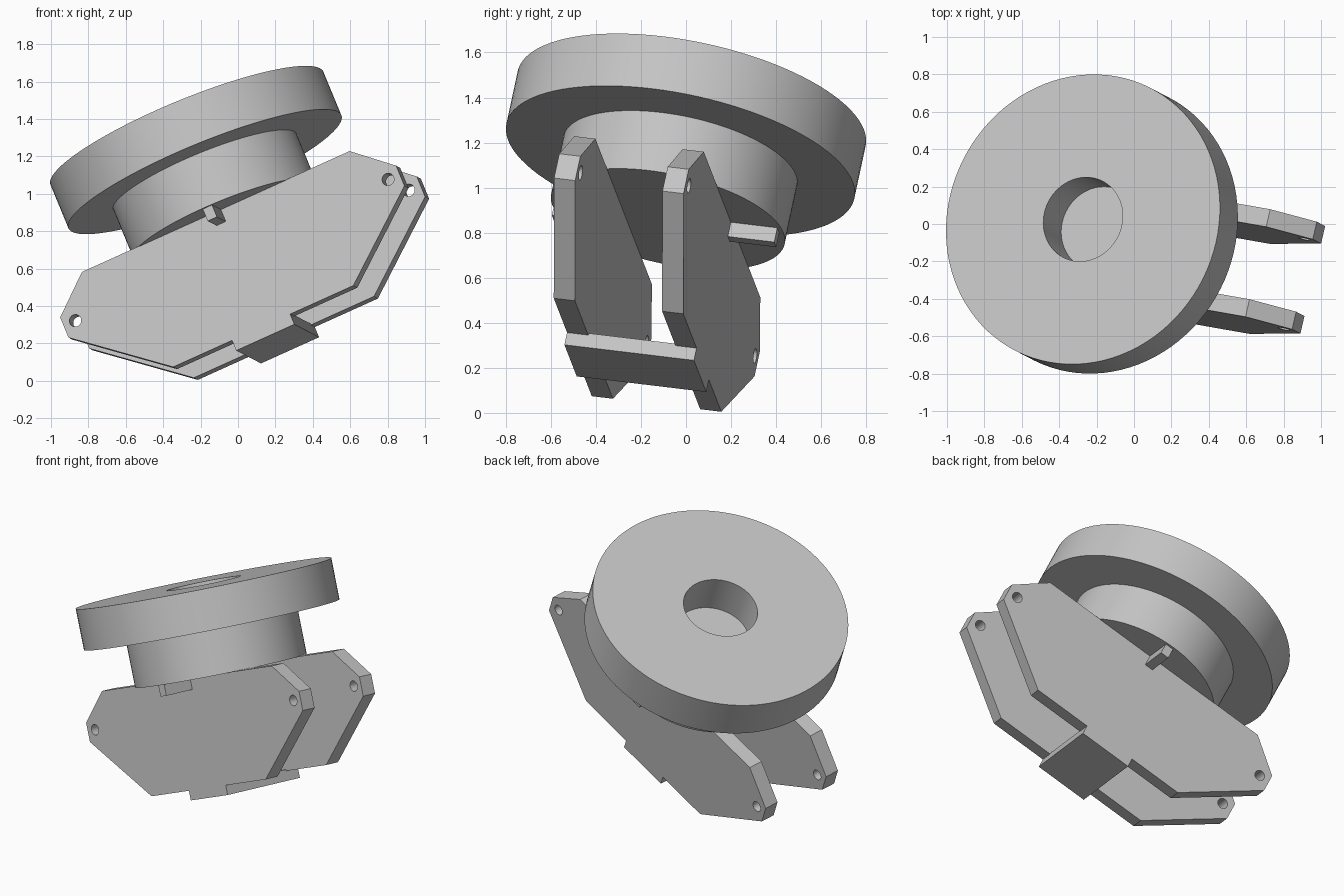
import bpy
import bmesh
import math
from mathutils import Matrix, Vector

cube = bpy.data.objects.get("Cube")
if cube:
    bpy.data.objects.remove(cube, do_unlink=True)

# One plain grey for the whole fitting
GREY = (0.55, 0.55, 0.55, 1)
grey = bpy.data.materials.new("plain_grey")
grey.use_nodes = True
grey.diffuse_color = GREY
grey.node_tree.nodes["Principled BSDF"].inputs["Base Color"].default_value = GREY

# Tilted frame: long axis u, width axis v, disc axis w, origin at flange centre
w = Vector((-0.375, 0.195, 0.906)).normalized()
v = Vector((0.224, 0.968, -0.12))
v = (v - w * v.dot(w)).normalized()
u = v.cross(w)
FRAME = Matrix.Translation((-0.225, 0, 1.234)) @ Matrix((u, v, w)).transposed().to_4x4()
MID_U = 0.02


def finish(name, bm, smooth=False):
    """Turn a bmesh into a grey object placed in the tilted frame."""
    bmesh.ops.recalc_face_normals(bm, faces=bm.faces)
    mesh = bpy.data.meshes.new(name)
    bm.to_mesh(mesh)
    bm.free()
    mesh.materials.append(grey)
    obj = bpy.data.objects.new(name, mesh)
    bpy.context.collection.objects.link(obj)
    obj.matrix_world = FRAME
    if smooth:
        bpy.ops.object.select_all(action='DESELECT')
        obj.select_set(True)
        bpy.context.view_layer.objects.active = obj
        bpy.ops.object.shade_smooth_by_angle(angle=math.radians(30))
    return obj


def box(name, lo, hi):
    bm = bmesh.new()
    bmesh.ops.create_cube(bm, size=1)
    lo, hi = Vector(lo), Vector(hi)
    bmesh.ops.scale(bm, vec=hi - lo, verts=bm.verts)
    bmesh.ops.translate(bm, vec=(lo + hi) / 2, verts=bm.verts)
    return finish(name, bm)


def lathe(name, profile, steps=96):
    """Revolve a radius/height profile about the w axis."""
    bm = bmesh.new()
    verts = [bm.verts.new((r, 0, h)) for r, h in profile]
    edges = [bm.edges.new(pair) for pair in zip(verts, verts[1:])]
    bmesh.ops.spin(bm, geom=verts + edges, cent=(0, 0, 0), axis=(0, 0, 1),
                   angle=math.tau, steps=steps)
    bmesh.ops.remove_doubles(bm, verts=bm.verts, dist=0.0005)
    return finish(name, bm, smooth=True)


def plate(name, near, far):
    """Eight-sided side plate with a bolt hole at each end."""
    half = [(0.795, -0.41), (0.998, -0.587), (0.998, -0.706), (0.535, -1.087)]
    outline = half + [(-x, z) for x, z in reversed(half)]
    bm = bmesh.new()
    face = bm.faces.new([bm.verts.new((x + MID_U, near, z)) for x, z in outline])
    out = bmesh.ops.extrude_face_region(bm, geom=[face])
    moved = [g for g in out["geom"] if isinstance(g, bmesh.types.BMVert)]
    bmesh.ops.translate(bm, vec=(0, far - near, 0), verts=moved)
    obj = finish(name, bm)

    cut = bmesh.new()
    for side in (-1, 1):
        place = Matrix.Translation((side * 0.929 + MID_U, (near + far) / 2, -0.637))
        bmesh.ops.create_cone(cut, cap_ends=True, segments=24, radius1=0.033,
                              radius2=0.033, depth=0.3,
                              matrix=place @ Matrix.Rotation(math.pi / 2, 4, 'X'))
    cutter = finish(name + "_hole_cutter", cut)
    cutter.hide_render = True
    mod = obj.modifiers.new("bolt_holes", 'BOOLEAN')
    mod.operation = 'DIFFERENCE'
    mod.solver = 'EXACT'
    mod.object = cutter
    bpy.context.view_layer.objects.active = obj
    bpy.ops.object.modifier_apply(modifier=mod.name)
    bpy.data.objects.remove(cutter, do_unlink=True)
    return obj


# Round flange with a blind central bore, standing on a narrower hub
lathe("flange_and_hub", [(0, -0.412), (0.53, -0.412), (0.53, -0.128), (0.79, -0.128),
                         (0.79, 0.128), (0.229, 0.128), (0.229, -0.128), (0, -0.128)])

# Side plates, and a stub tab on the outside of each under the hub
for label, side in (("front", -1), ("back", 1)):
    a, b = sorted((side * 0.2, side * 0.297))
    plate(label + "_plate", a, b)
    a, b = sorted((side * 0.29, side * 0.51))
    box(label + "_tab", (-0.005, a, -0.482), (0.05, b, -0.41))

# Cross bar joining the plates underneath
box("cross_bar", (-0.165, -0.297, -1.147), (0.18, 0.297, -1.078))
